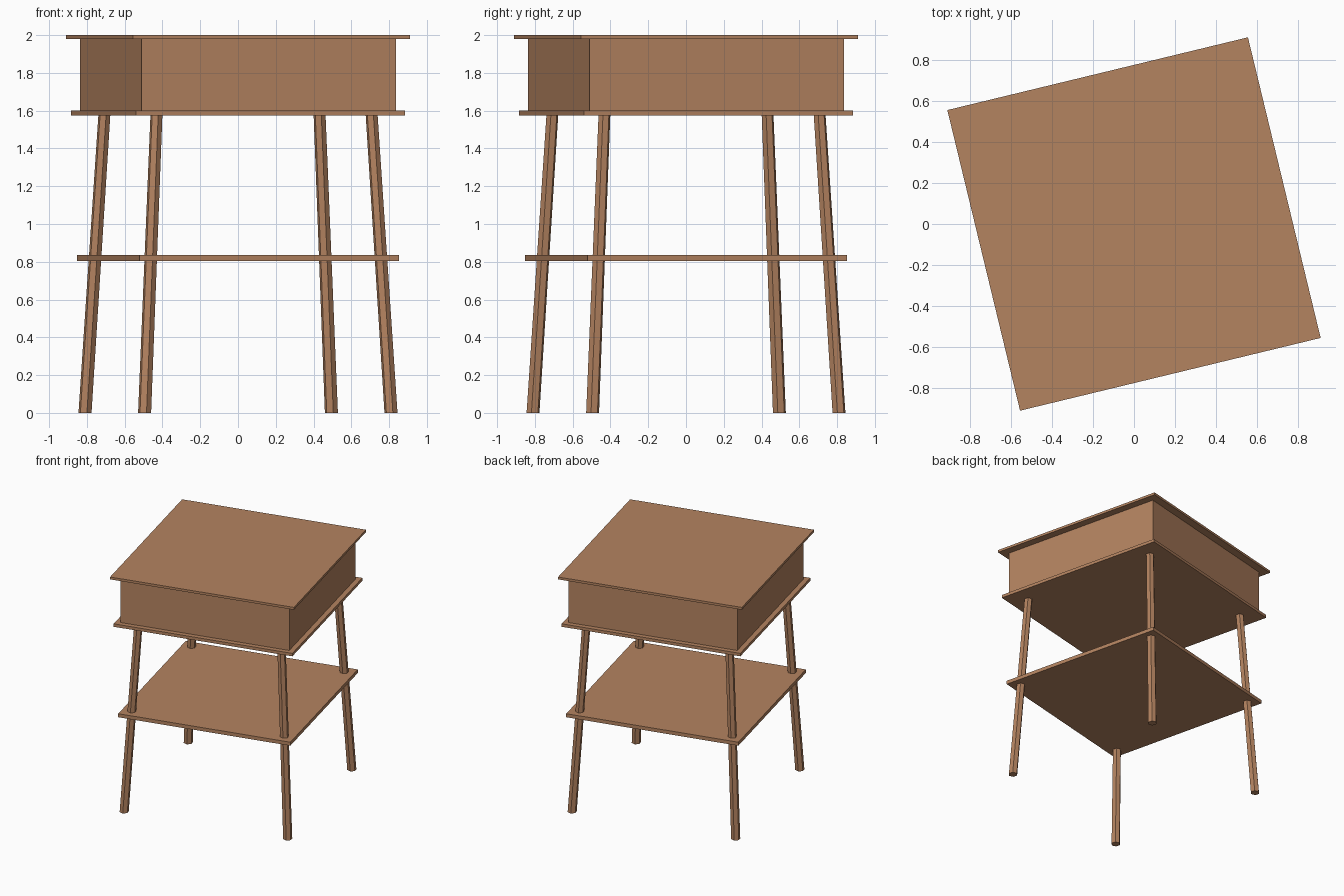
import bpy, bmesh, math
from mathutils import Vector, Matrix

if "Cube" in bpy.data.objects:
    bpy.data.objects.remove(bpy.data.objects["Cube"])

TURN = math.radians(13.6)   # the whole table is turned about z

wood = bpy.data.materials.new("warm brown wood")
wood.diffuse_color = (0.456, 0.227, 0.117, 1)
wood.use_nodes = True
wood.node_tree.nodes["Principled BSDF"].inputs["Base Color"].default_value = wood.diffuse_color


def finish(bm, name):
    bmesh.ops.recalc_face_normals(bm, faces=bm.faces)
    me = bpy.data.meshes.new(name)
    bm.to_mesh(me)
    bm.free()
    me.materials.append(wood)
    ob = bpy.data.objects.new(name, me)
    bpy.context.collection.objects.link(ob)
    return ob


def slab(name, half, z0, z1):
    """Square block of the given half width, between two heights."""
    bm = bmesh.new()
    size = Matrix.Diagonal((2 * half, 2 * half, z1 - z0, 1))
    place = Matrix.Translation((0, 0, (z0 + z1) / 2)) @ Matrix.Rotation(TURN, 4, 'Z')
    bmesh.ops.create_cube(bm, size=1, matrix=place @ size)
    return finish(bm, name)


def leg(name, sx, sy):
    """Six-sided leg, splayed outward to the floor and cut level at both ends."""
    bm = bmesh.new()
    turn = Matrix.Rotation(TURN, 3, 'Z')
    rings = []
    for half, z, r in ((0.671, 0, 0.0355), (0.586, 1.58, 0.0325)):
        c = turn @ Vector((sx * half, sy * half, z))
        angles = [-TURN + k * math.pi / 3 for k in range(6)]
        rings.append([bm.verts.new(c + Vector((r * math.cos(a), r * math.sin(a), 0)))
                      for a in angles])
    low, high = rings
    bm.faces.new(low[::-1])
    bm.faces.new(high)
    for i in range(6):
        j = (i + 1) % 6
        bm.faces.new((low[i], low[j], high[j], high[i]))
    return finish(bm, name)


# Top, drawer box, base plate and lower shelf
slab("table_top", 0.754, 1.98, 2.0)
slab("box_body", 0.692, 1.6, 1.98)
slab("base_plate", 0.733, 1.575, 1.6)
slab("lower_shelf", 0.706, 0.805, 0.835)

# Four legs
for side, sx in (("left", -1), ("right", 1)):
    for end, sy in (("front", -1), ("back", 1)):
        leg(f"{end}_{side}_leg", sx, sy)
